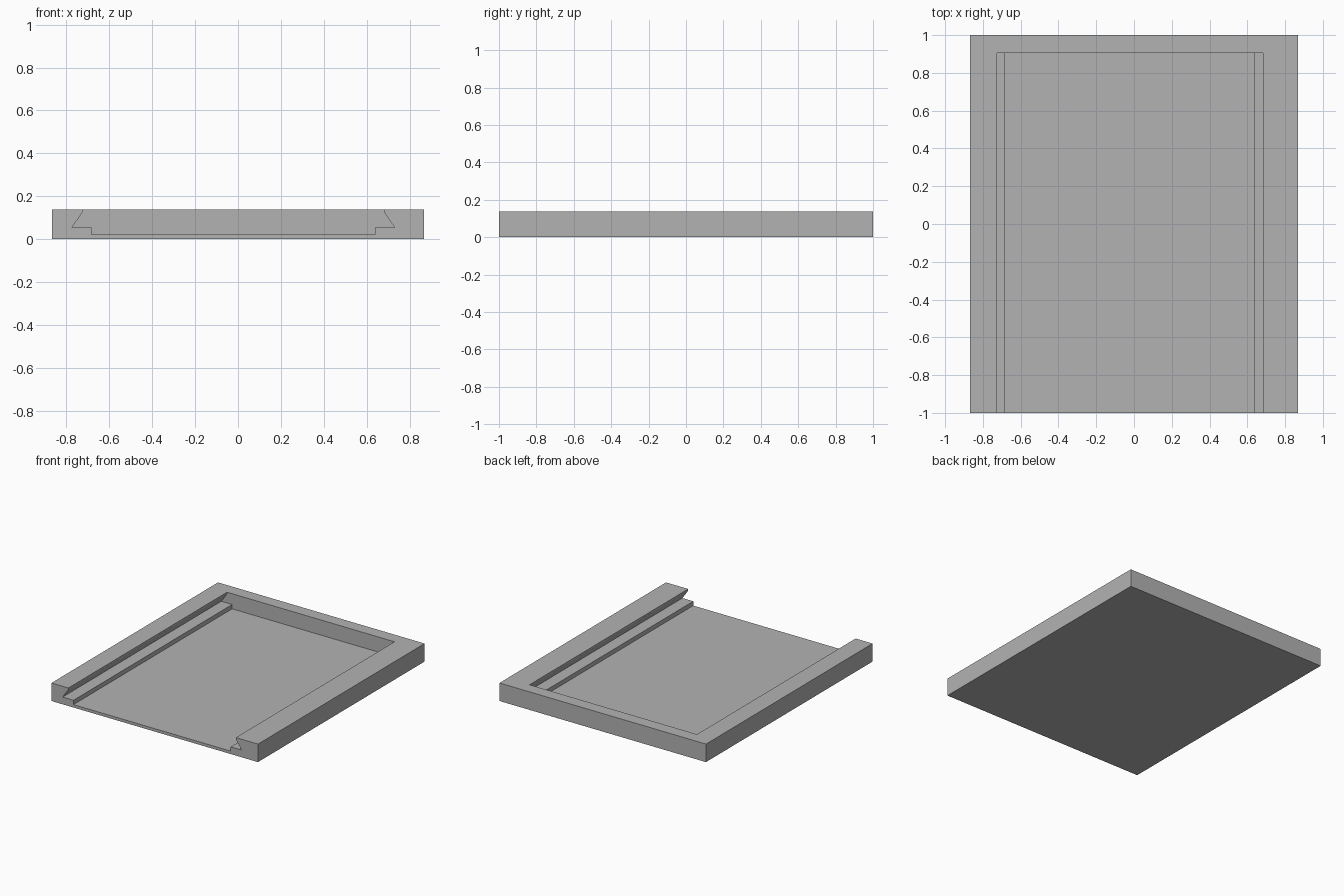
import bpy
import bmesh

default_cube = bpy.data.objects.get("Cube")
if default_cube:
    bpy.data.objects.remove(default_cube, do_unlink=True)

HALF_WIDTH, HEIGHT = 0.868, 0.137
BACK_WALL_Y = 0.905

grey = bpy.data.materials.new("plain grey")
grey.use_nodes = True
colour = (0.45, 0.45, 0.45, 1)
grey.diffuse_color = colour
grey.node_tree.nodes["Principled BSDF"].inputs["Base Color"].default_value = colour


def extrude_profile(name, points, y_front, y_back):
    """Extrude an x-z outline along y into a closed solid."""
    bm = bmesh.new()
    face = bm.faces.new([bm.verts.new((x, y_front, z)) for x, z in points])
    result = bmesh.ops.extrude_face_region(bm, geom=[face])
    moved = [v for v in result["geom"] if isinstance(v, bmesh.types.BMVert)]
    bmesh.ops.translate(bm, verts=moved, vec=(0, y_back - y_front, 0))
    bmesh.ops.recalc_face_normals(bm, faces=bm.faces)
    mesh = bpy.data.meshes.new(name)
    bm.to_mesh(mesh)
    bm.free()
    mesh.materials.append(grey)
    obj = bpy.data.objects.new(name, mesh)
    bpy.context.collection.objects.link(obj)
    return obj


# Solid outer body
tray = extrude_profile(
    "sliding_tray",
    [(-HALF_WIDTH, 0), (HALF_WIDTH, 0), (HALF_WIDTH, HEIGHT), (-HALF_WIDTH, HEIGHT)],
    -1, 1)

# Half outline of the channel: floor, ledge, undercut, lip (mirrored about its centre)
half = [(0.661, 0.022), (0.661, 0.055), (0.752, 0.055), (0.704, 0.124), (0.704, 0.2)]
centre = -0.022
outline = [(centre + x, z) for x, z in half]
outline += [(centre - x, z) for x, z in reversed(half)]
channel = extrude_profile("channel_cutter", outline, -1.1, BACK_WALL_Y)
channel.hide_render = True
channel.hide_viewport = True
channel.display_type = 'WIRE'

# Dovetail channel open at the front and closed at the back
cut = tray.modifiers.new("dovetail_channel", 'BOOLEAN')
cut.operation = 'DIFFERENCE'
cut.solver = 'EXACT'
cut.object = channel

# Bake the cut and drop the cutter
depsgraph = bpy.context.evaluated_depsgraph_get()
baked = bpy.data.meshes.new_from_object(tray.evaluated_get(depsgraph))
tray.modifiers.clear()
tray.data = baked
bpy.data.objects.remove(channel, do_unlink=True)
